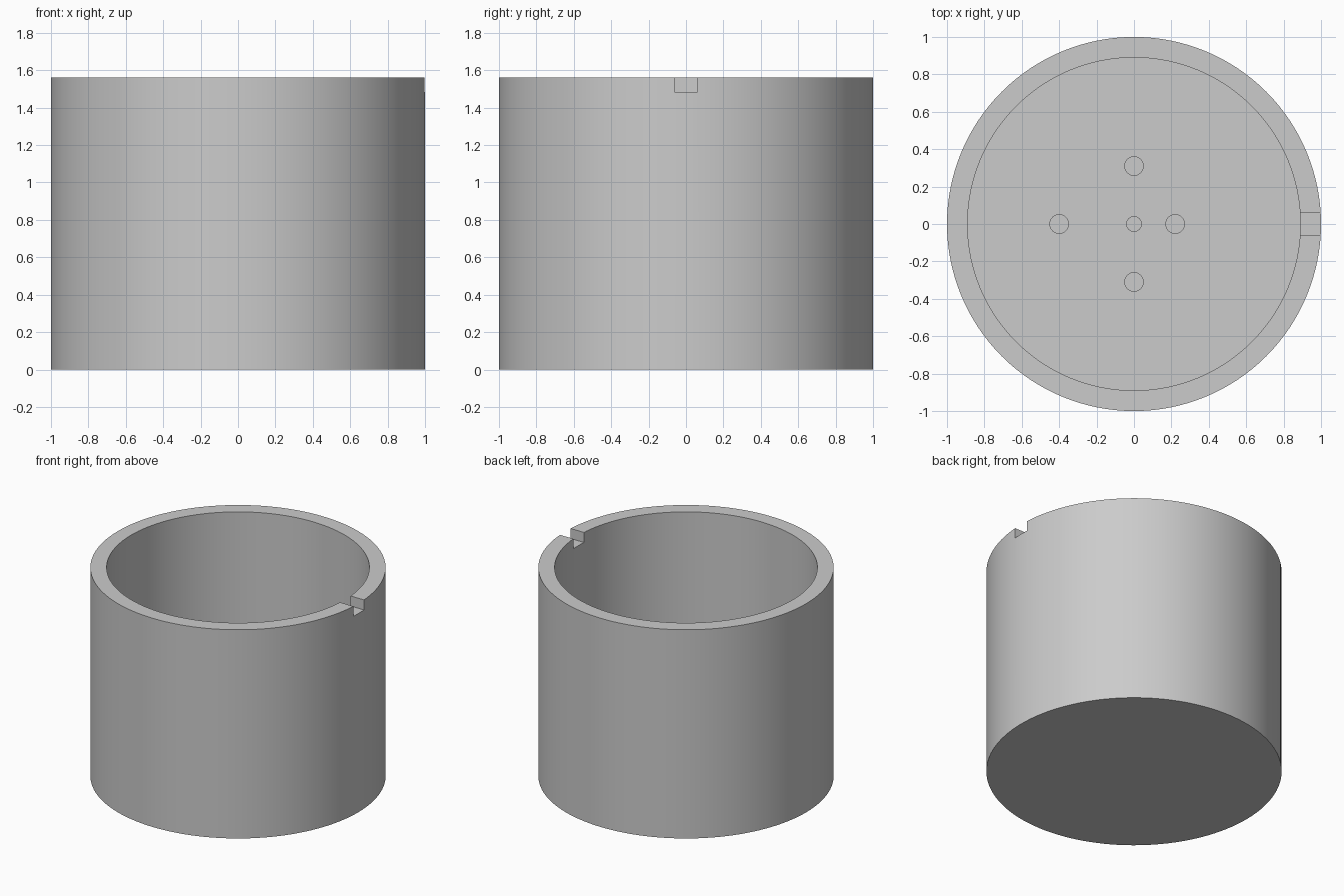
import bpy
import math

cube = bpy.data.objects.get("Cube")
if cube:
    bpy.data.objects.remove(cube, do_unlink=True)

HEIGHT, OUTER, INNER, FLOOR = 1.56, 1.0, 0.89, 0.11

grey = bpy.data.materials.new("light grey")
grey.use_nodes = True
colour = (0.6, 0.6, 0.6, 1)
grey.diffuse_color = colour
grey.node_tree.nodes["Principled BSDF"].inputs["Base Color"].default_value = colour


def cylinder(name, radius, bottom, top, x=0, y=0, sides=128):
    bpy.ops.mesh.primitive_cylinder_add(
        vertices=sides, radius=radius, depth=top - bottom,
        location=(x, y, (bottom + top) / 2))
    obj = bpy.context.object
    obj.name = name
    obj.data.materials.append(grey)
    return obj


def cut(target, cutter):
    mod = target.modifiers.new(cutter.name, "BOOLEAN")
    mod.operation = "DIFFERENCE"
    mod.solver = "EXACT"
    mod.object = cutter
    bpy.context.view_layer.objects.active = target
    bpy.ops.object.modifier_apply(modifier=mod.name)
    bpy.data.objects.remove(cutter, do_unlink=True)


# Open cup with a solid floor
cup = cylinder("cup", OUTER, 0, HEIGHT)
cut(cup, cylinder("cavity", INNER, FLOOR, HEIGHT + 0.1))

# Notch through the rim on the left side
bpy.ops.mesh.primitive_cube_add(size=1, location=(0.95, 0, HEIGHT + 0.025))
notch = bpy.context.object
notch.name = "rim_notch"
notch.dimensions = (0.4, 0.125, 0.2)
bpy.ops.object.transform_apply(location=False, rotation=False, scale=True)
notch.data.materials.append(grey)
cut(cup, notch)

# Blind holes in the floor: a small centre one and four around it
holes = [(0, 0, 0.04), (-0.4, 0, 0.05), (0.22, 0, 0.05), (0, 0.31, 0.05), (0, -0.31, 0.05)]
for x, y, radius in holes:
    cut(cup, cylinder("floor_hole", radius, FLOOR - 0.06, FLOOR + 0.05, x, y, 32))

# Smooth walls, crisp rims
bpy.ops.object.select_all(action="DESELECT")
cup.select_set(True)
bpy.context.view_layer.objects.active = cup
bpy.ops.object.shade_smooth_by_angle(angle=math.radians(30))
